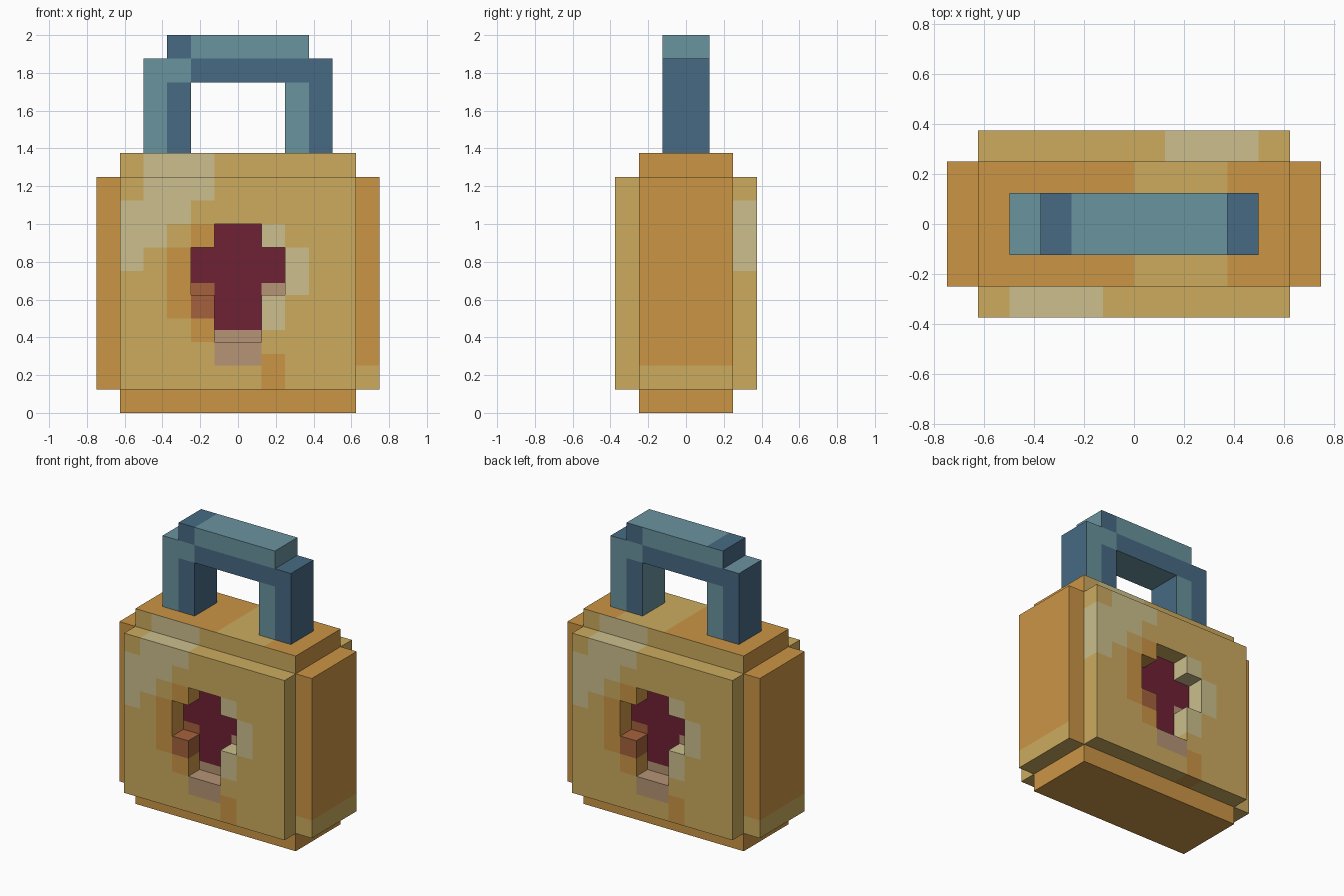
import bpy, bmesh, math
from mathutils import Vector

if "Cube" in bpy.data.objects:
    bpy.data.objects.remove(bpy.data.objects["Cube"])

STEP = 0.0625


def lin(v):
    v /= 255
    return v / 12.92 if v <= 0.04045 else ((v + 0.055) / 1.055) ** 2.4


# Palette
PALETTE = {
    "orange": (203, 149, 69), "tan": (204, 171, 95), "pale_sand": (204, 191, 141),
    "maroon": (111, 33, 53), "dusty_pink": (182, 148, 117), "rust": (166, 97, 61),
    "light_teal": (106, 147, 158), "dark_blue": (71, 106, 131),
}
NAMES = list(PALETTE)
MATS = []
for name, rgb in PALETTE.items():
    m = bpy.data.materials.new(name)
    m.diffuse_color = (*[lin(c) for c in rgb], 1)
    m.use_nodes = True
    m.node_tree.nodes["Principled BSDF"].inputs["Base Color"].default_value = m.diffuse_color
    MATS.append(m)


def inside(p, boxes):
    return any(all(lo < v < hi for v, (lo, hi) in zip(p, box)) for box in boxes)


def block_solid(name, boxes, rule, holes=()):
    """Closed block shell of the joined boxes; rule(point just inside, normal) gives the colour."""
    bm = bmesh.new()
    verts = {}

    def filled(p):
        return inside(p, boxes) and not inside(p, holes)

    def vert(p):
        key = tuple(round(v / STEP) for v in p)
        if key not in verts:
            verts[key] = bm.verts.new([k * STEP for k in key])
        return verts[key]

    spans = [(round(min(b[a][0] for b in boxes) / STEP),
              round(max(b[a][1] for b in boxes) / STEP)) for a in range(3)]
    h = STEP / 2
    for i in range(*spans[0]):
        for j in range(*spans[1]):
            for k in range(*spans[2]):
                c = Vector(((i + .5) * STEP, (j + .5) * STEP, (k + .5) * STEP))
                if not filled(c):
                    continue
                for axis in range(3):
                    for s in (-1, 1):
                        n = Vector((0, 0, 0))
                        n[axis] = s
                        if filled(c + n * STEP):
                            continue
                        u = Vector((0, 0, 0))
                        u[(axis + 1) % 3] = h
                        w = n.cross(u)
                        f = bm.faces.new([vert(c + n * h + a * u + b * w)
                                          for a, b in ((-1, -1), (1, -1), (1, 1), (-1, 1))])
                        f.material_index = NAMES.index(rule(c, n))
    me = bpy.data.meshes.new(name)
    bm.to_mesh(me)
    bm.free()
    for m in MATS:
        me.materials.append(m)
    ob = bpy.data.objects.new(name, me)
    bpy.context.collection.objects.link(ob)
    return ob


# Painted patches of the face plates: colour, x range, z range
PATCHES = [
    ("pale_sand", -.5, -.125, 1.125, 1.375), ("pale_sand", -.625, -.25, 1, 1.125),
    ("pale_sand", -.625, -.375, .875, 1), ("pale_sand", -.625, -.5, .75, .875),
    ("pale_sand", .125, .25, .875, 1), ("pale_sand", .25, .375, .625, .875),
    ("pale_sand", .125, .25, .4375, .625),
    ("rust", -.25, -.125, .5, .625), ("dusty_pink", -.125, .125, .25, .375),
    ("orange", -.25, -.125, .875, 1), ("orange", -.375, -.25, .5, .875),
    ("orange", -.25, -.125, .375, .5), ("orange", .125, .25, .125, .3125),
]


def plate_rule(p, n):
    for col, x0, x1, z0, z1 in PATCHES:
        if x0 < p.x < x1 and z0 < p.z < z1:
            return col
    return "tan"


def body_rule(p, n):
    if n.z > .5:
        return "tan" if 0 < p.x < .375 and p.z > 1.25 else "orange"
    if n.z < -.5:
        return "tan" if p.z > .125 else "orange"
    if abs(n.x) > .5:
        return "tan" if .125 < p.z < .25 else "orange"
    q = Vector((p.x * -n.y, 0, p.z))      # same pattern turned round for the back
    if abs(q.x) > .625:
        return "tan" if q.x > 0 and q.z < .25 else "orange"
    if q.z > 1.25:
        return plate_rule(q, n)
    if q.z < .125:
        return "orange"
    # floor of the keyhole
    if q.x < -.125 and q.z < .6875:
        return "rust"
    if (q.x > .125 and q.z < .6875) or q.z < .4375:
        return "dusty_pink"
    return "maroon"


def shackle_rule(p, n):
    if n.z > .5:
        light = p.x < -.375 or (-.25 < p.x < .375)
    elif n.z < -.5:
        light = True
    elif abs(n.x) > .5:
        bar_end = p.z > 1.875
        inner = p.x * n.x < 0
        light = p.x > 0 and (bar_end or inner)
    else:
        x = p.x * -n.y
        if p.z > 1.875:
            light = x > -.25
        else:
            light = (x < -.375 or (x < -.25 and p.z > 1.75)
                     or (.25 < x < .375 and p.z < 1.75))
    return "light_teal" if light else "dark_blue"


# Lock body with thicker sides
block_solid("lock_body", [((-.625, .625), (-.25, .25), (0, 1.375)),
                          ((-.75, .75), (-.25, .25), (.125, 1.25))], body_rule)

# Face plates with a cross-shaped keyhole, back one turned half a turn
keyhole = [((-.125, .125), (-1, 1), (.375, 1)), ((-.25, .25), (-1, 1), (.625, .875))]
front = block_solid("front_plate", [((-.625, .625), (-.375, -.25), (.125, 1.25))],
                    plate_rule, keyhole)
back = front.copy()
back.name = "back_plate"
back.rotation_euler.z = math.pi
bpy.context.collection.objects.link(back)

# Shackle: two legs and a raised bar
block_solid("shackle", [((-.5, -.25), (-.125, .125), (1.375, 1.875)),
                        ((.25, .5), (-.125, .125), (1.375, 1.875)),
                        ((-.375, .375), (-.125, .125), (1.75, 2))], shackle_rule)
